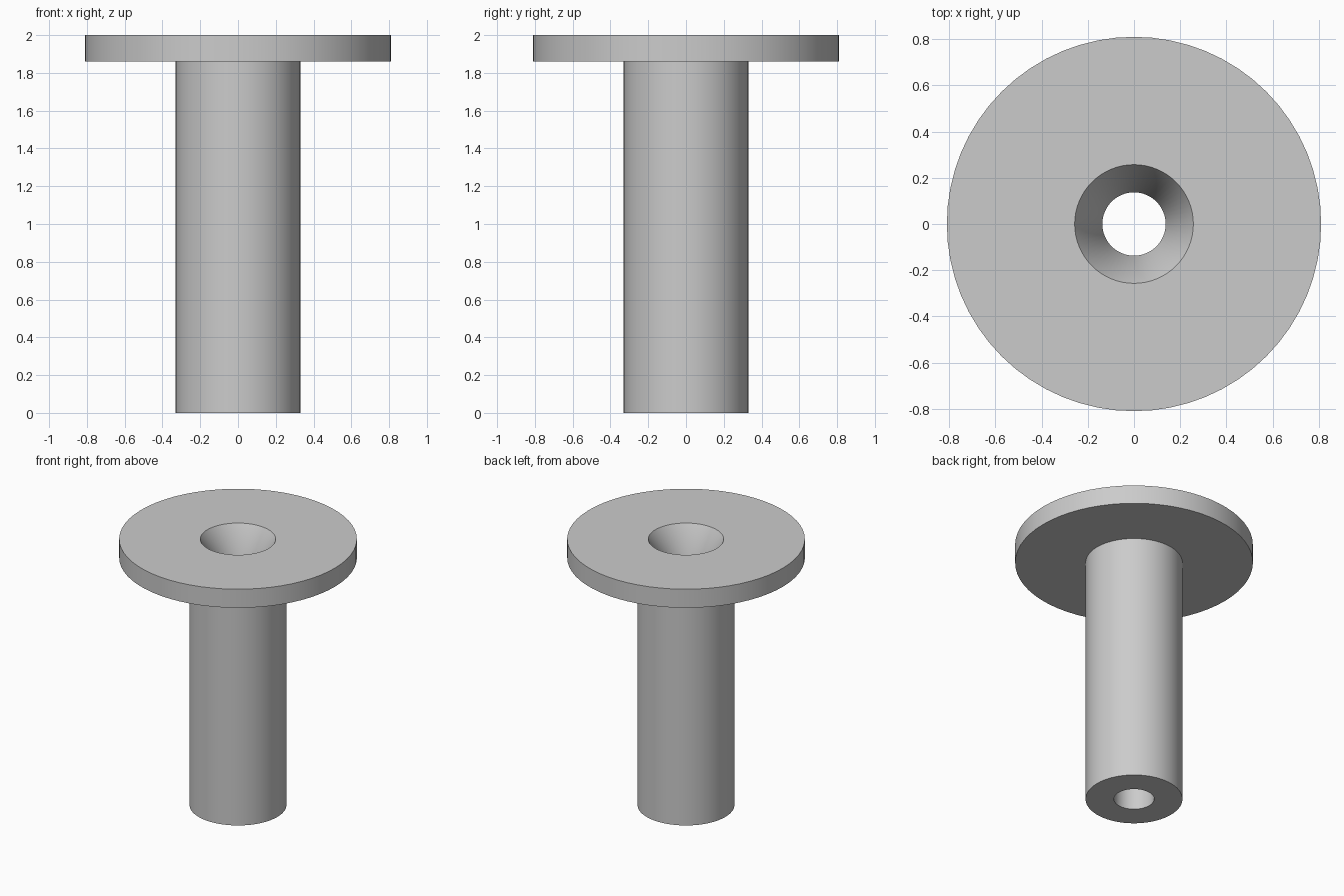
import bpy
import bmesh
from math import cos, sin, tau, radians

cube = bpy.data.objects.get("Cube")
if cube:
    bpy.data.objects.remove(cube)

SEGMENTS = 64
FLANGE_R, STEM_R, BORE_R, SINK_R = 0.81, 0.33, 0.137, 0.257
HEIGHT, FLANGE_Z, SINK_Z = 2.0, 1.86, 1.79

grey = bpy.data.materials.new("plain_grey")
grey.use_nodes = True
colour = (0.6, 0.6, 0.6, 1)
grey.diffuse_color = colour
grey.node_tree.nodes["Principled BSDF"].inputs["Base Color"].default_value = colour


def lathe(name, profile):
    """Revolve a closed (radius, z) profile around the z axis."""
    bm = bmesh.new()
    rings = [[bm.verts.new((r * cos(tau * i / SEGMENTS), r * sin(tau * i / SEGMENTS), z))
              for i in range(SEGMENTS)] for r, z in profile]
    for lower, upper in zip(rings, rings[1:] + rings[:1]):
        for i in range(SEGMENTS):
            j = (i + 1) % SEGMENTS
            bm.faces.new((lower[i], lower[j], upper[j], upper[i]))
    bmesh.ops.recalc_face_normals(bm, faces=bm.faces)
    mesh = bpy.data.meshes.new(name)
    bm.to_mesh(mesh)
    bm.free()
    mesh.materials.append(grey)
    obj = bpy.data.objects.new(name, mesh)
    bpy.context.collection.objects.link(obj)
    bpy.ops.object.select_all(action="DESELECT")
    obj.select_set(True)
    bpy.context.view_layer.objects.active = obj
    bpy.ops.object.shade_smooth_by_angle(angle=radians(35))
    return obj


# Hollow stem, wide flange and tapered mouth leading into the straight bore
lathe("flanged_sleeve", [
    (BORE_R, 0), (STEM_R, 0),
    (STEM_R, FLANGE_Z), (FLANGE_R, FLANGE_Z),
    (FLANGE_R, HEIGHT), (SINK_R, HEIGHT),
    (BORE_R, SINK_Z),
])
